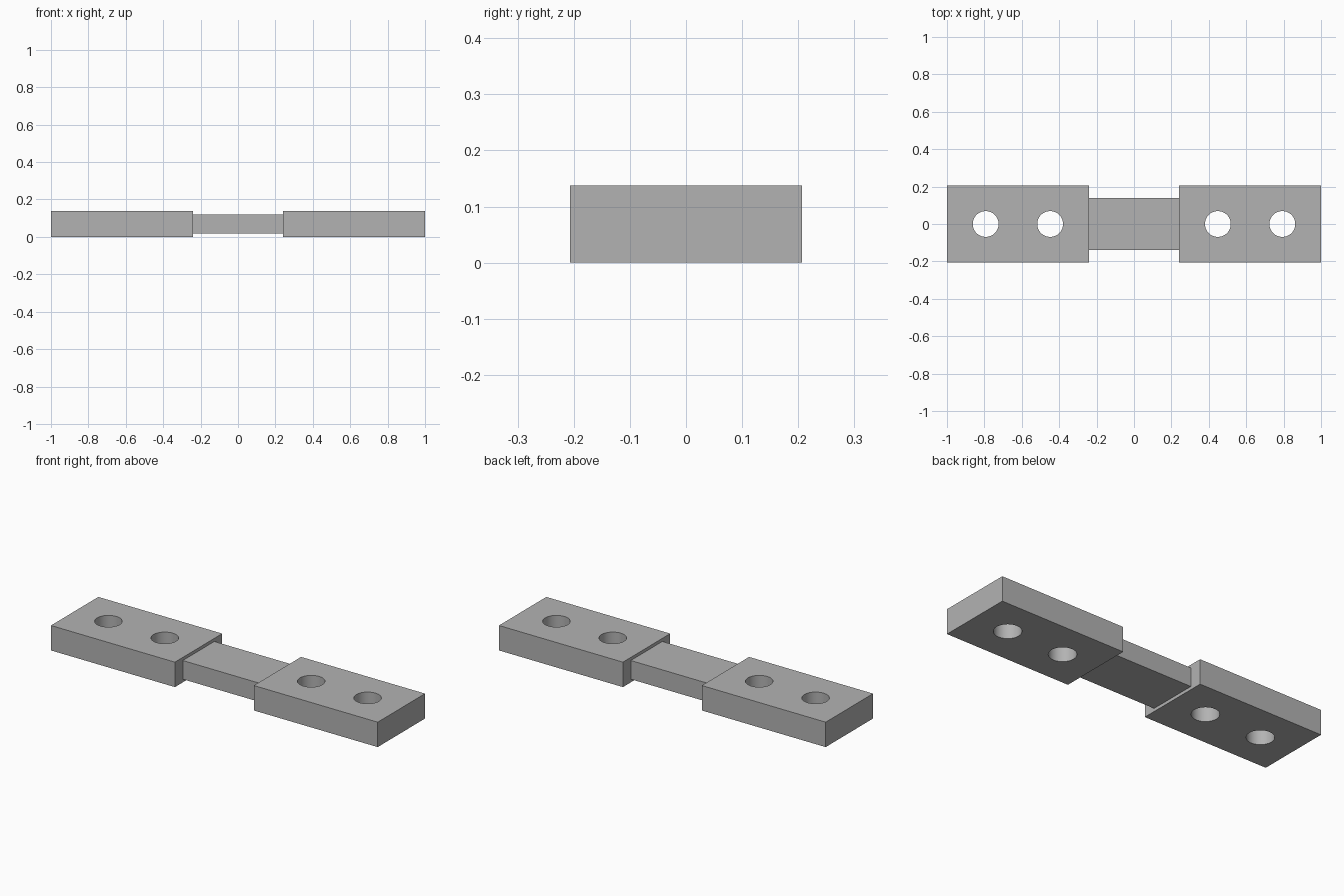
import bpy
import math

cube = bpy.data.objects.get("Cube")
if cube:
    bpy.data.objects.remove(cube, do_unlink=True)

U = 1 / 29  # design unit: the part is 58 units long
HEIGHT = 4 * U

grey = bpy.data.materials.new("plain grey")
grey.use_nodes = True
colour = (0.45, 0.45, 0.45, 1)
grey.diffuse_color = colour
grey.node_tree.nodes["Principled BSDF"].inputs["Base Color"].default_value = colour


def box(name, x, size):
    bpy.ops.mesh.primitive_cube_add(size=1, location=(x, 0, HEIGHT / 2))
    obj = bpy.context.object
    obj.name = name
    obj.scale = size
    bpy.ops.object.transform_apply(location=False, rotation=False, scale=True)
    obj.data.materials.append(grey)
    return obj


def drill(obj, x):
    # Cut a round through-hole and remove the cutter
    bpy.ops.mesh.primitive_cylinder_add(vertices=64, radius=2 * U, depth=3 * HEIGHT,
                                        location=(x, 0, HEIGHT / 2))
    cutter = bpy.context.object
    cutter.hide_render = True
    cutter.data.materials.append(grey)
    bpy.context.view_layer.objects.active = obj
    mod = obj.modifiers.new("hole", 'BOOLEAN')
    mod.operation = 'DIFFERENCE'
    mod.solver = 'EXACT'
    mod.object = cutter
    bpy.ops.object.modifier_apply(modifier=mod.name)
    bpy.data.objects.remove(cutter, do_unlink=True)


# Thin bar joining the two end blocks
box("connecting_bar", 0, (14 * U, 8 * U, 3 * U))

# End blocks, each with two bolt holes
for name, side in (("right_end_block", -1), ("left_end_block", 1)):
    block = box(name, side * 18 * U, (22 * U, 12 * U, HEIGHT))
    for offset in (13, 23):
        drill(block, side * offset * U)
    bpy.ops.object.select_all(action='DESELECT')
    block.select_set(True)
    bpy.context.view_layer.objects.active = block
    bpy.ops.object.shade_smooth_by_angle(angle=math.radians(30))
